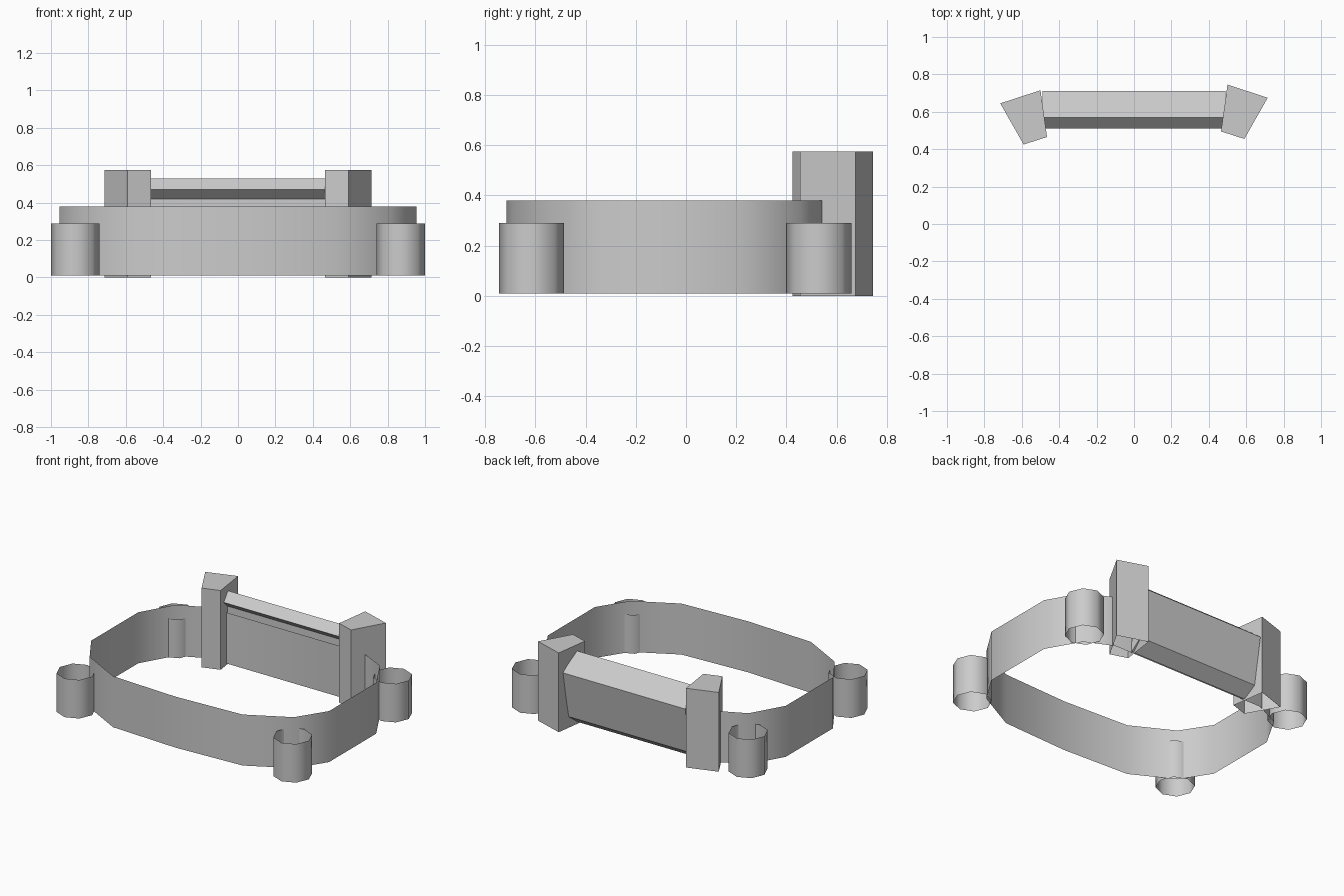
import bpy
import math

old = bpy.data.objects.get("Cube")
if old:
    bpy.data.objects.remove(old, do_unlink=True)

# One stone colour for everything
stone = bpy.data.materials.new("stone_grey")
stone.use_nodes = True
colour = (0.6, 0.6, 0.6, 1)
stone.diffuse_color = colour
stone.node_tree.nodes["Principled BSDF"].inputs["Base Color"].default_value = colour


def add_object(name, verts, faces, smooth=False):
    mesh = bpy.data.meshes.new(name)
    mesh.from_pydata(verts, [], faces)
    mesh.materials.append(stone)
    for face in mesh.polygons:
        face.use_smooth = smooth
    obj = bpy.data.objects.new(name, mesh)
    bpy.context.collection.objects.link(obj)
    return obj


def add_sheet(name, outline, low, high, smooth=False, top=False):
    """Upright wall along a closed counter-clockwise outline, optionally roofed."""
    n = len(outline)
    verts = [(x, y, low) for x, y in outline] + [(x, y, high) for x, y in outline]
    faces = [(i, (i + 1) % n, (i + 1) % n + n, i + n) for i in range(n)]
    if top:
        faces.append(tuple(range(n, 2 * n)))
    return add_object(name, verts, faces, smooth)


# Curtain wall: half outline from front centre to back, mirrored
half = [(0.52, -0.69), (0.82, -0.53), (0.955, -0.32),
        (0.955, 0.22), (0.82, 0.455), (0.62, 0.55)]
outline = [(0, -0.715)] + half + [(-x, y) for x, y in reversed(half)]
add_sheet("curtain_wall", outline, 0.01, 0.38, smooth=True)

# Open round corner towers
for side, sx in (("left", 1), ("right", -1)):
    for end, cy in (("front", -0.615), ("back", 0.53)):
        ring = [(sx * 0.87 + 0.13 * math.cos(i * math.pi / 4),
                 cy + 0.13 * math.sin(i * math.pi / 4)) for i in range(8)]
        add_sheet(f"{end}_{side}_tower", ring, 0.01, 0.29, smooth=True)

# Angled gate towers
gate = [(0.465, 0.495), (0.59, 0.455), (0.715, 0.675), (0.5, 0.745)]
add_sheet("left_gate_tower", gate, 0, 0.575, top=True)
add_sheet("right_gate_tower", [(-x, y - 0.03) for x, y in reversed(gate)],
          0, 0.575, top=True)

# Gatehouse block between the gate towers
profile = [(0.56, 0.01), (0.65, 0.08), (0.71, 0.42),
           (0.57, 0.53), (0.51, 0.47), (0.565, 0.42)]
n = len(profile)
verts = [(x, y, z) for x in (-0.49, 0.49) for y, z in profile]
faces = [(i, i + n, (i + 1) % n + n, (i + 1) % n) for i in range(n)]
faces += [tuple(range(n)), tuple(reversed(range(n, 2 * n)))]
block = add_object("gatehouse_block", verts, [tuple(reversed(f)) for f in faces])
